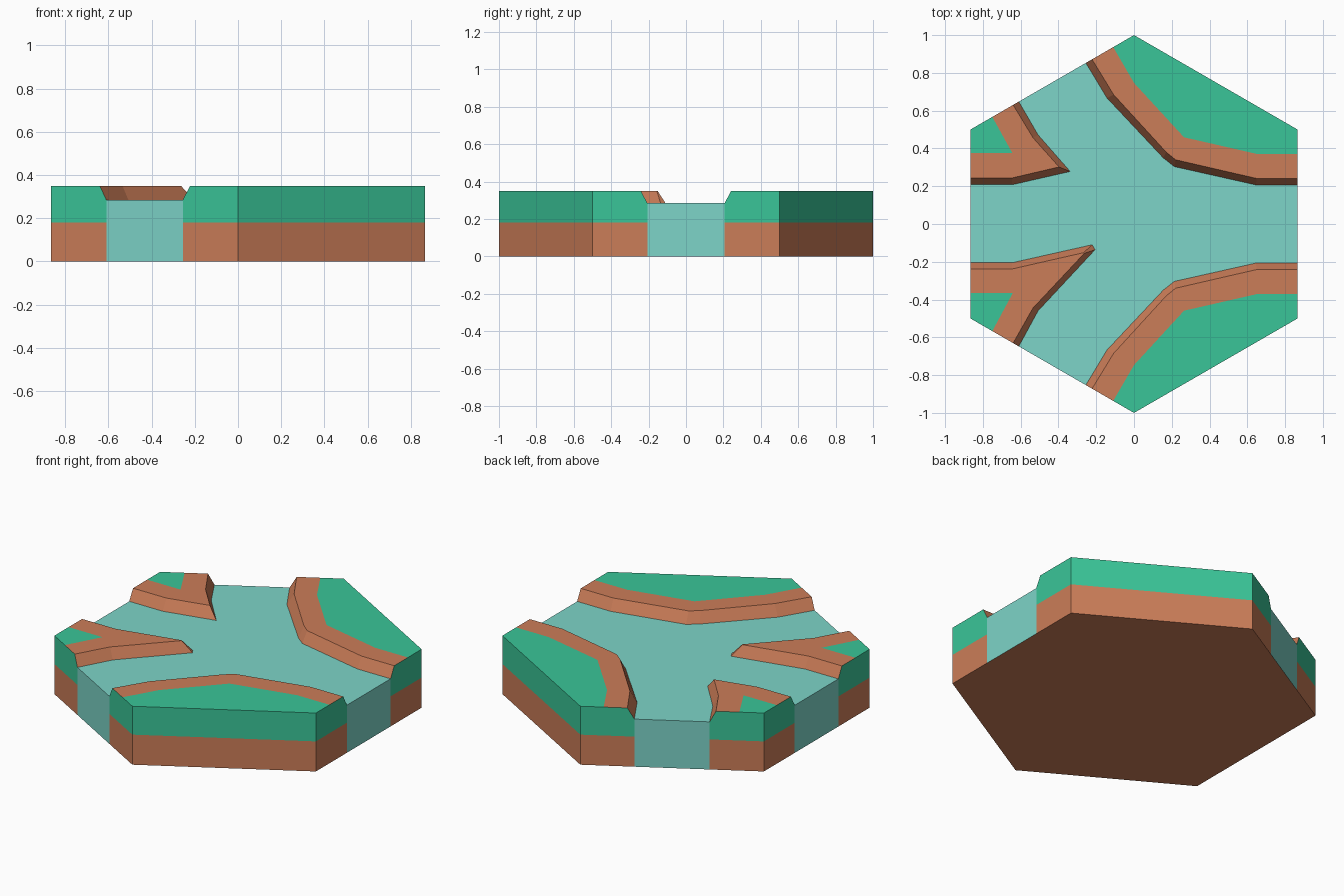
import bpy, bmesh
from math import sqrt

if "Cube" in bpy.data.objects:
    bpy.data.objects.remove(bpy.data.objects["Cube"])

H = sqrt(3) / 2                      # hexagon half width
Z_SPLIT, Z_WATER, Z_TOP = 0.18, 0.285, 0.35
HEX = [(H, -.5), (H, .5), (0, 1), (-H, .5), (-H, -.5), (0, -1)]


def material(name, rgb):
    m = bpy.data.materials.new(name)
    m.diffuse_color = (*rgb, 1)
    m.use_nodes = True
    m.node_tree.nodes["Principled BSDF"].inputs["Base Color"].default_value = m.diffuse_color
    return m


DIRT = material("dirt", (0.60, 0.205, 0.098))
GRASS = material("grass", (0.042, 0.56, 0.315))
WATER = material("water", (0.205, 0.66, 0.58))


def build(name, faces, mat):
    bm = bmesh.new()
    for f in faces:
        bm.faces.new([bm.verts.new(p) for p in f])
    bmesh.ops.remove_doubles(bm, verts=bm.verts, dist=1e-4)
    me = bpy.data.meshes.new(name)
    bm.to_mesh(me)
    bm.free()
    me.materials.append(mat)
    ob = bpy.data.objects.new(name, me)
    bpy.context.collection.objects.link(ob)
    return ob


def at(points, z):
    return [(x, y, z) for x, y in points]


def wall(a, b, z0, z1):
    return at([a, b], z0) + at([b, a], z1)


def edge(x, side=1):
    # point on the sloping left hexagon edges
    return (x, side * (1 + x / sqrt(3)))


def flip(points):
    return [(x, -y) for x, y in reversed(points)]


def bank(name, shore, rim, turf, corners):
    # shore: waterline, rim: upper edge of the bank, turf: edge of the grass
    path = [shore[0], *corners, shore[-1]]
    segs = list(zip(path, path[1:]))
    dirt = [at([shore[i + 1], shore[i]], Z_WATER) + at([rim[i], rim[i + 1]], Z_TOP)
            for i in range(len(shore) - 1)]
    dirt.append(at(rim[::-1] + turf, Z_TOP))
    dirt += [wall(a, b, 0, Z_SPLIT) for a, b in segs]
    build(name + "_dirt", dirt, DIRT)

    # grass top plus the upper band of the outer walls, bevelled at the shore
    grass = [at(turf[::-1] + corners, Z_TOP)]
    for i, (a, b) in enumerate(segs):
        f = at([a, b], Z_SPLIT)
        f += at([b], Z_WATER) + at([rim[-1]], Z_TOP) if i == len(segs) - 1 else at([b], Z_TOP)
        f += at([rim[0]], Z_TOP) + at([a], Z_WATER) if i == 0 else at([a], Z_TOP)
        grass.append(f)
    build(name + "_grass", grass, GRASS)


# Large right banks, mirrored front to back
big_shore = [(H, .207), (.645, .207), (.213, .304), (.155, .35), (-.143, .667), edge(-.255)]
big_rim = [(H, .241), (.65, .241), (.22, .34), (.17, .381), (-.108, .685), edge(-.222)]
big_turf = [(H, .371), (.65, .371), (.265, .459), (0, .747), edge(-.11)]
big_corners = [(H, .5), (0, 1)]
bank("back_right_bank", big_shore, big_rim, big_turf, big_corners)
bank("front_right_bank", *[flip(p) for p in (big_shore, big_rim, big_turf, big_corners)])

# Small left banks, each tapering to a point
back_shore = [edge(-.61), (-.508, .472), (-.338, .278), (-.645, .208), (-H, .208)]
back_rim = [edge(-.64), (-.535, .457), (-.397, .302), (-.645, .244), (-H, .244)]
back_turf = [edge(-.75), (-.645, .377), (-H, .377)]
bank("back_left_bank", back_shore, back_rim, back_turf, [(-H, .5)])

front_shore = [(-H, -.205), (-.645, -.205), (-.222, -.11), (-.206, -.136),
               (-.508, -.46), edge(-.61, -1)]
front_rim = [(-H, -.238), (-.645, -.238), (-.267, -.152), (-.264, -.156),
             (-.535, -.445), edge(-.64, -1)]
front_turf = [(-H, -.366), (-.642, -.366), edge(-.75, -1)]
bank("front_left_bank", front_shore, front_rim, front_turf, [(-H, -.5)])

# River surface with its four cut ends
shores = [big_shore, back_shore, front_shore, flip(big_shore)]
river = [at([p for s in shores for p in s], Z_WATER)]
for s, t in zip(shores, shores[1:] + shores[:1]):
    river.append(wall(s[-1], t[0], 0, Z_WATER))
build("river", river, WATER)

# Underside
build("base", [at(HEX[::-1], 0)], DIRT)
